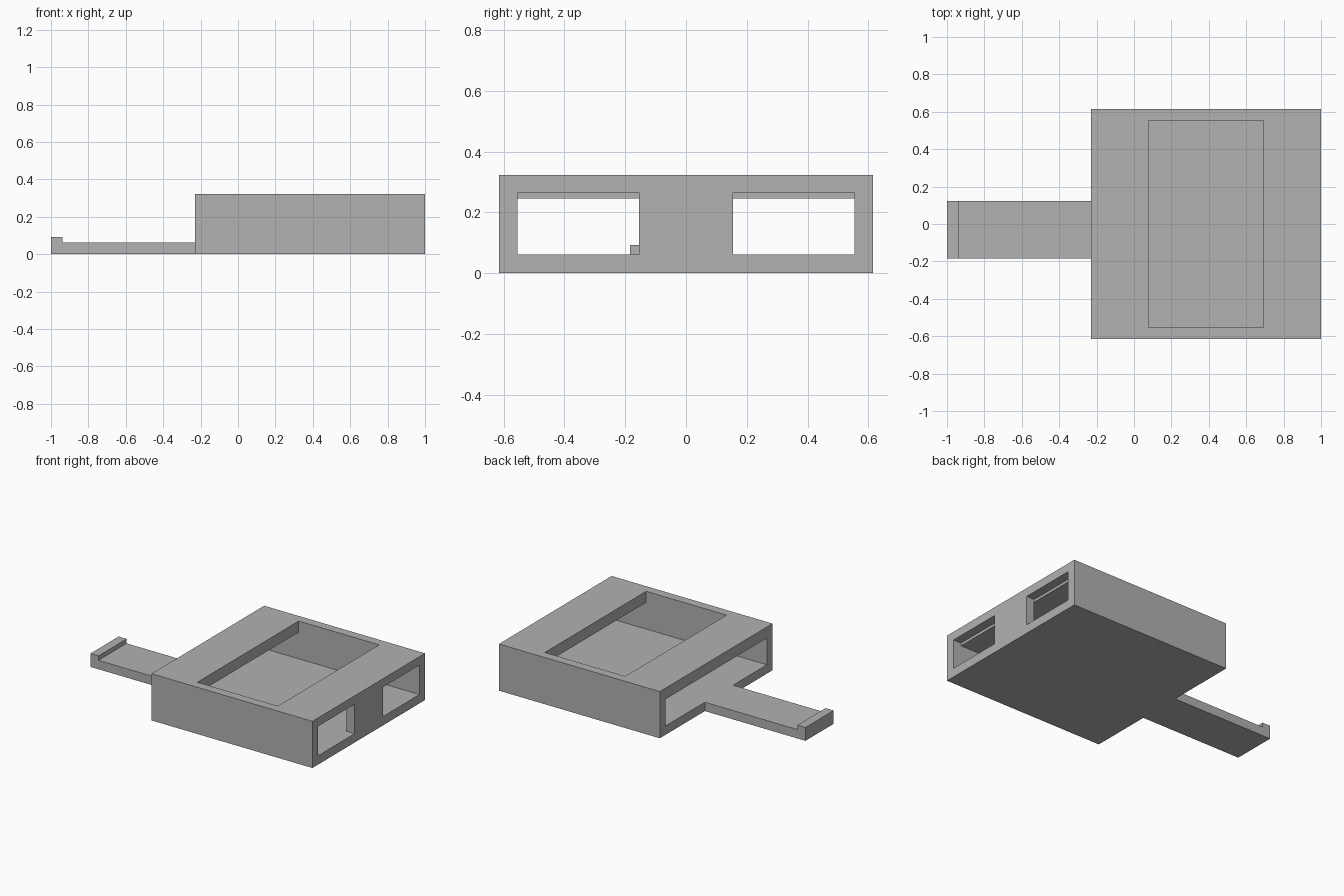
import bpy
import bmesh

default = bpy.data.objects.get("Cube")
if default:
    bpy.data.objects.remove(default, do_unlink=True)

U = 2 / 32.5            # wall thickness, the module for every size
LEFT = 1 - 20 * U       # open end of the housing
HALF = 10 * U           # half width of the housing
CEILING = 4 * U

grey = bpy.data.materials.new("plain_grey")
grey.use_nodes = True
colour = (0.445, 0.445, 0.445, 1)
grey.diffuse_color = colour
grey.node_tree.nodes["Principled BSDF"].inputs["Base Color"].default_value = colour


def box(name, x, y, z):
    """Axis-aligned box from (min, max) ranges."""
    bm = bmesh.new()
    bmesh.ops.create_cube(bm, size=1)
    for v in bm.verts:
        v.co = [r[0] if c < 0 else r[1] for c, r in zip(v.co, (x, y, z))]
    mesh = bpy.data.meshes.new(name)
    bm.to_mesh(mesh)
    bm.free()
    mesh.materials.append(grey)
    obj = bpy.data.objects.new(name, mesh)
    bpy.context.collection.objects.link(obj)
    return obj


def combine(target, other, operation):
    mod = target.modifiers.new(other.name, "BOOLEAN")
    mod.operation = operation
    mod.solver = "EXACT"
    mod.object = other
    other.hide_render = True
    other.hide_viewport = True
    bpy.context.view_layer.objects.active = target
    bpy.ops.object.modifier_apply(modifier=mod.name)
    bpy.data.objects.remove(other, do_unlink=True)


# Housing with a cavity open at one end
housing = box("housing", (LEFT, 1), (-HALF, HALF), (0, 5.25 * U))
inner = HALF - U
combine(housing, box("cavity", (LEFT - U, 1 - U), (-inner, inner), (U, CEILING)), "DIFFERENCE")

# Top opening
combine(housing, box("top_opening", (LEFT + 5 * U, LEFT + 15 * U), (-inner, inner),
                     (3 * U, 6 * U)), "DIFFERENCE")

# Two windows in the end wall, slightly taller than the cavity
for name, y in (("front_window", (-inner, -2.5 * U)), ("back_window", (2.5 * U, inner))):
    combine(housing, box(name, (1 - U, 1 + U), y, (U, 4.3 * U)), "DIFFERENCE")

# Flat tongue with a raised lip, set off-centre
tongue_y = (-3 * U, 2 * U)
tongue = box("tongue", (-1, LEFT), tongue_y, (0, U))
combine(tongue, box("lip", (-1, U - 1), tongue_y, (0, 1.5 * U)), "UNION")
combine(housing, tongue, "UNION")
housing.name = "housing_with_tongue"
